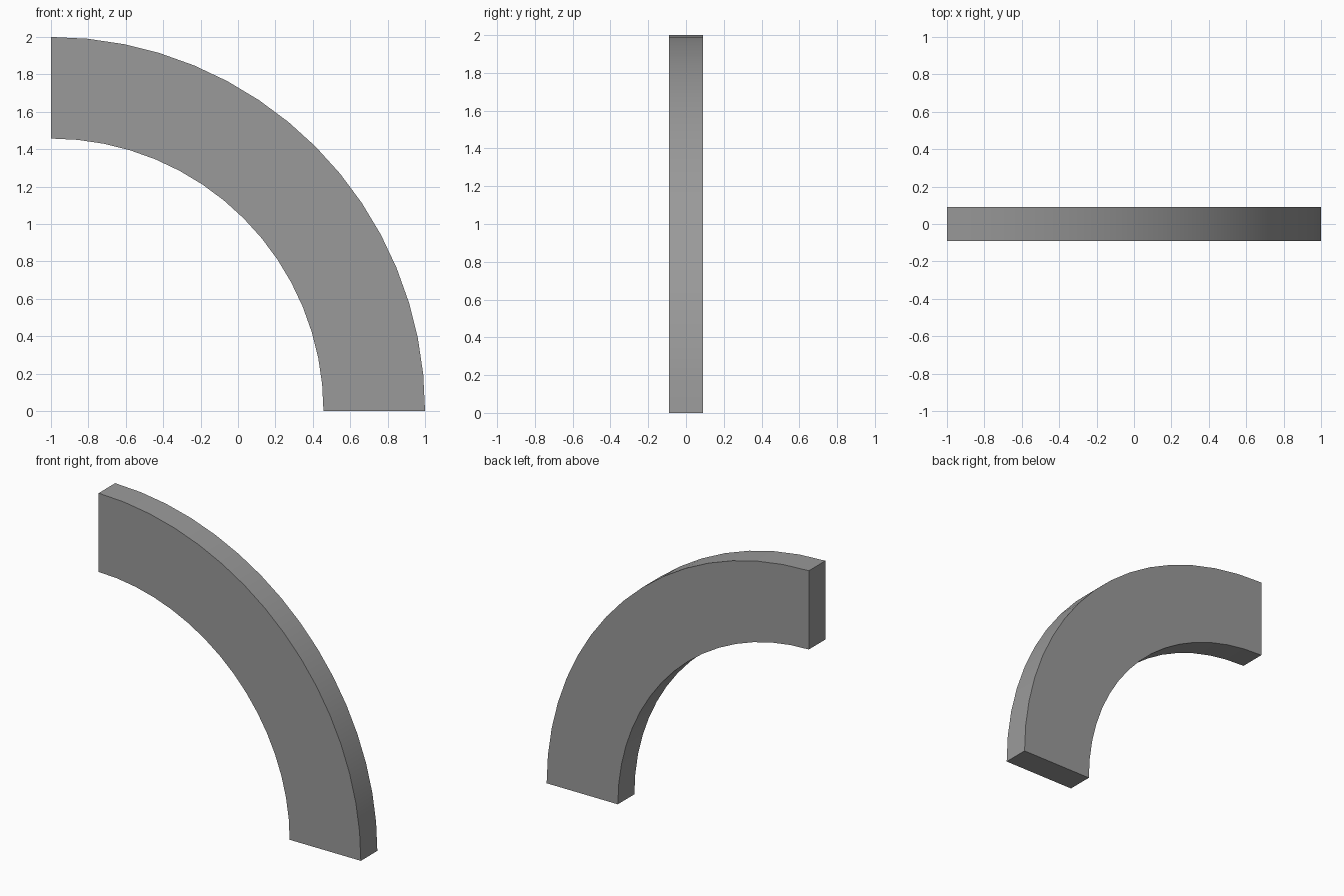
import bpy, bmesh, math

if "Cube" in bpy.data.objects:
    bpy.data.objects.remove(bpy.data.objects["Cube"])

OUTER, INNER, DEPTH, SEGS = 2.0, 1.457, 0.18, 16


def arc(radius):
    # quarter arc centred on the lower left corner (-1, 0)
    return [(-1 + radius * math.cos(a), radius * math.sin(a))
            for a in (math.pi / 2 * i / SEGS for i in range(SEGS + 1))]


# flat quarter-ring profile on the front side
bm = bmesh.new()
profile = arc(OUTER) + arc(INNER)[::-1]
face = bm.faces.new([bm.verts.new((x, -DEPTH / 2, z)) for x, z in profile])

# extrude to the back
ext = bmesh.ops.extrude_face_region(bm, geom=[face], use_keep_orig=True)
back = [v for v in ext["geom"] if isinstance(v, bmesh.types.BMVert)]
bmesh.ops.translate(bm, verts=back, vec=(0, DEPTH, 0))
bmesh.ops.recalc_face_normals(bm, faces=bm.faces[:])

mesh = bpy.data.meshes.new("quarter_arch")
bm.to_mesh(mesh)
bm.free()
arch = bpy.data.objects.new("quarter_arch", mesh)
bpy.context.collection.objects.link(arch)

# dark grey
grey = bpy.data.materials.new("dark_grey")
grey.diffuse_color = (0.323, 0.323, 0.323, 1)
grey.use_nodes = True
grey.node_tree.nodes["Principled BSDF"].inputs["Base Color"].default_value = grey.diffuse_color
mesh.materials.append(grey)

# smooth curved sides, sharp rims and ends
bpy.context.view_layer.objects.active = arch
arch.select_set(True)
bpy.ops.object.shade_smooth_by_angle(angle=math.radians(30))
